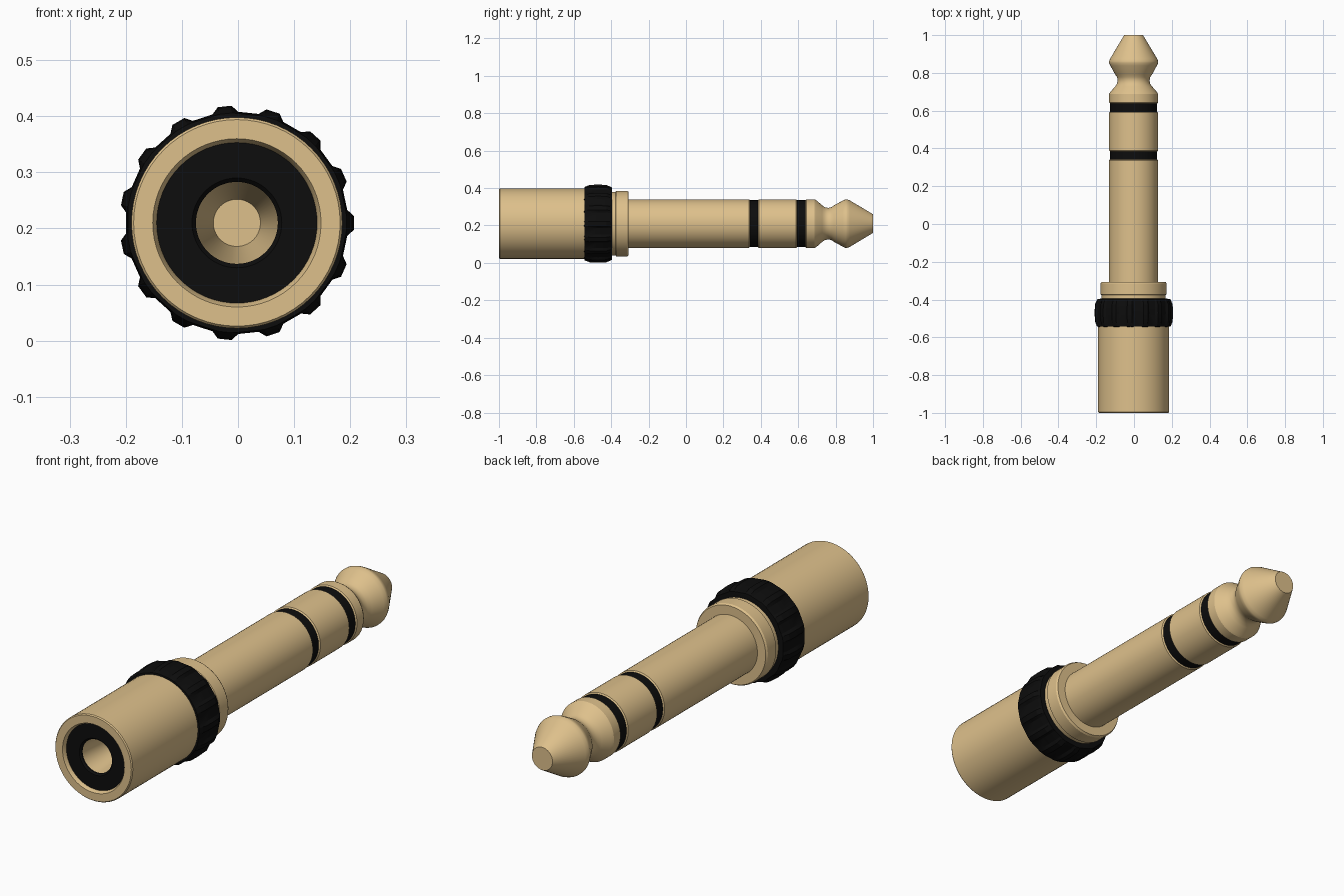
import bpy, bmesh, math

old = bpy.data.objects.get("Cube")
if old:
    bpy.data.objects.remove(old, do_unlink=True)

CENTRE_X, CENTRE_Z = -0.002, 0.21
SIDES = 64


def material(name, colour, rough):
    m = bpy.data.materials.new(name)
    m.use_nodes = True
    m.diffuse_color = colour
    bsdf = m.node_tree.nodes["Principled BSDF"]
    bsdf.inputs["Base Color"].default_value = colour
    bsdf.inputs["Roughness"].default_value = rough
    return m


gold = material("pale gold", (0.73, 0.53, 0.26, 1), 0.5)
black = material("black plastic", (0.004, 0.004, 0.004, 1), 0.6)


def finish(name, bm, mat, angle=28):
    bmesh.ops.remove_doubles(bm, verts=bm.verts, dist=1e-5)
    bmesh.ops.recalc_face_normals(bm, faces=bm.faces)
    mesh = bpy.data.meshes.new(name)
    bm.to_mesh(mesh)
    bm.free()
    mesh.materials.append(mat)
    ob = bpy.data.objects.new(name, mesh)
    bpy.context.collection.objects.link(ob)
    ob.location = (CENTRE_X, 0, CENTRE_Z)
    bpy.ops.object.select_all(action="DESELECT")
    ob.select_set(True)
    bpy.context.view_layer.objects.active = ob
    bpy.ops.object.shade_smooth_by_angle(angle=math.radians(angle))
    return ob


def lathe(name, profile, mat, closed=False):
    """Spin (radius, y) points about the long axis."""
    bm = bmesh.new()
    if not closed:
        profile = [(0, profile[0][1])] + profile + [(0, profile[-1][1])]
    verts = [bm.verts.new((r, y, 0)) for r, y in profile]
    pairs = list(zip(verts, verts[1:]))
    if closed:
        pairs.append((verts[-1], verts[0]))
    edges = [bm.edges.new(p) for p in pairs]
    bmesh.ops.spin(bm, geom=verts + edges, cent=(0, 0, 0), axis=(0, 1, 0),
                   angle=math.tau, steps=SIDES, use_duplicate=False)
    bmesh.ops.dissolve_degenerate(bm, dist=1e-5, edges=bm.edges)
    return finish(name, bm, mat)


def rod(name, y0, y1, r, mat, bevel=0.005):
    return lathe(name, [(r - bevel, y0), (r, y0 + bevel),
                        (r, y1 - bevel), (r - bevel, y1)], mat)


# Socket end: sleeve, insulator and tapered contact
lathe("socket_sleeve", [(0.188, -0.52), (0.188, -0.995), (0.184, -1), (0.15, -1),
                        (0.143, -0.985), (0.143, -0.52)], gold, closed=True)
lathe("socket_insulator", [(0.143, -0.983), (0.08, -0.983), (0.073, -0.975),
                           (0.073, -0.6), (0.143, -0.6)], black, closed=True)
lathe("socket_contact", [(0.073, -0.6), (0.073, -0.97), (0.042, -0.7)], gold)

# Knurled grip: fifteen flat-topped ridges on a barrel-shaped band
TEETH = 15
bm = bmesh.new()
rings = []
for y, base, top in [(-0.545, 0.18, 0.18), (-0.543, 0.195, 0.196),
                     (-0.515, 0.197, 0.207), (-0.47, 0.198, 0.209),
                     (-0.425, 0.197, 0.207), (-0.397, 0.192, 0.194),
                     (-0.395, 0.17, 0.17)]:
    ring = []
    for i in range(TEETH):
        for offset, r in [(-0.28, base), (-0.14, top), (0.14, top), (0.28, base)]:
            a = (i + offset) * math.tau / TEETH
            ring.append(bm.verts.new((r * math.cos(a), y, r * math.sin(a))))
    rings.append(ring)
for a, b in zip(rings, rings[1:]):
    for i in range(len(a)):
        j = (i + 1) % len(a)
        bm.faces.new((a[i], a[j], b[j], b[i]))
bm.faces.new(rings[0])
bm.faces.new(rings[-1])
finish("knurled_grip", bm, black, 20)

# Collar with a shallow groove behind it
lathe("collar", [(0.17, -0.41), (0.17, -0.376), (0.175, -0.373),
                 (0.175, -0.315), (0.17, -0.307)], gold)

# Plug shaft, two insulating bands and the middle contact
rod("plug_shaft", -0.33, 0.342, 0.13, gold)
rod("rear_band", 0.335, 0.39, 0.125, black, 0.001)
rod("middle_contact", 0.384, 0.594, 0.13, gold)
rod("front_band", 0.587, 0.645, 0.125, black, 0.001)

# Tip with a waist and a blunt cone
lathe("plug_tip", [(0.125, 0.638), (0.13, 0.643), (0.13, 0.688), (0.124, 0.698),
                   (0.098, 0.728), (0.088, 0.742), (0.084, 0.76), (0.088, 0.778),
                   (0.098, 0.792), (0.123, 0.838), (0.13, 0.853), (0.13, 0.862),
                   (0.124, 0.876), (0.05, 1.0)], gold)
